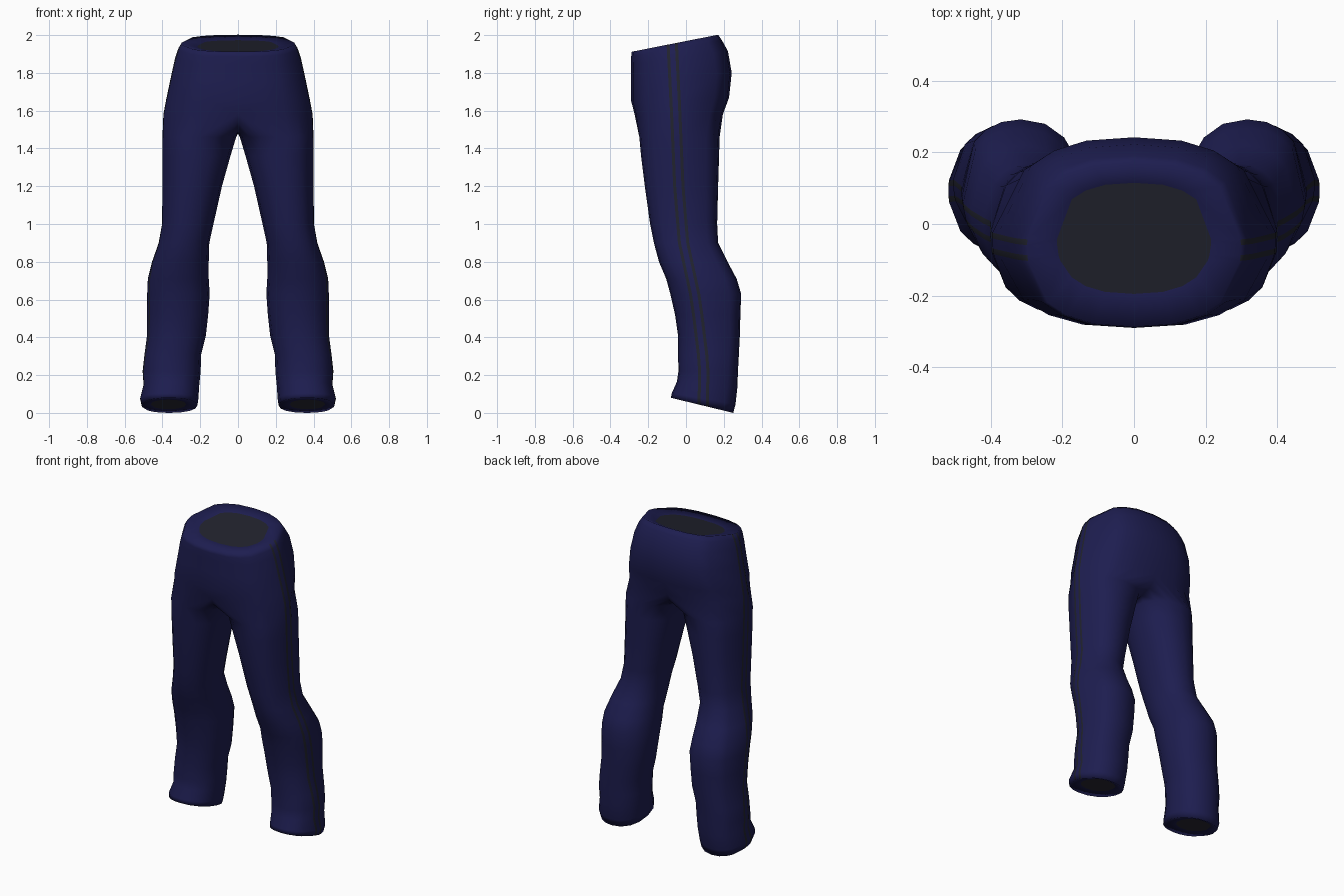
import bpy, bmesh, math


def material(name, rgb):
    m = bpy.data.materials.new(name)
    m.diffuse_color = (*rgb, 1)
    return m


navy = material("navy cloth", (0.0125, 0.0125, 0.080))
grey = material("dark grey trim", (0.015, 0.0165, 0.027))
lining = material("hem lining", (0.026, 0.025, 0.040))

# Ring profile: z, inner x, outer x, front y, back y, tilt (rise towards the back)
LEG = [
    (0.04, 0.215, 0.510, -0.08, 0.25, -0.040),
    (0.075, 0.210, 0.518, -0.075, 0.262, -0.030),
    (0.15, 0.205, 0.500, -0.048, 0.272, -0.015),
    (0.22, 0.198, 0.505, -0.040, 0.275, 0),
    (0.31, 0.195, 0.495, -0.042, 0.280, 0),
    (0.41, 0.170, 0.482, -0.042, 0.285, 0),
    (0.52, 0.158, 0.482, -0.058, 0.288, 0),
    (0.63, 0.150, 0.482, -0.083, 0.292, 0),
    (0.71, 0.155, 0.478, -0.105, 0.268, 0),
    (0.80, 0.155, 0.455, -0.143, 0.220, 0),
    (0.90, 0.152, 0.420, -0.170, 0.170, 0),
    (1.00, 0.130, 0.402, -0.190, 0.165, 0),
    (1.20, 0.085, 0.400, -0.218, 0.170, 0),
    (1.36, 0.040, 0.400, -0.238, 0.175, 0),
    (1.46, 0.010, 0.400, -0.247, 0.178, 0),
]
SEAT = [
    (1.58, 0, 0.395, -0.272, 0.195, 0),
    (1.66, 0, 0.380, -0.290, 0.228, 0.01),
    (1.78, 0, 0.355, -0.290, 0.242, 0.02),
    (1.88, 0, 0.333, -0.290, 0.222, 0.035),
    (1.93, 0, 0.315, -0.290, 0.190, 0.043),
    (1.957, 0, 0.298, -0.287, 0.170, 0.045),
    (1.943, 0, 0.215, -0.195, 0.115, 0.030),   # turned-in waistband
]
HEM = (0.045, 0.275, 0.460, 0.0, 0.215, -0.025)  # turned-in hem
RINGS = [HEM] + LEG + SEAT

# Side stripe centre line: z, y
STRIPE = [(0.0, 0.09), (0.25, 0.095), (0.6, 0.052), (0.9, -0.013),
          (1.2, -0.038), (1.6, -0.055), (2.0, -0.075)]


def stripe_y(z):
    for (z0, y0), (z1, y1) in zip(STRIPE, STRIPE[1:]):
        if z <= z1:
            return y0 + (y1 - y0) * (z - z0) / (z1 - z0)
    return STRIPE[-1][1]


def bend(v, p):
    return math.copysign(abs(v) ** p, v)


# Columns: angles in degrees, with the stripe edges placed by offset from its centre line
OFFSETS = [-0.030, -0.014, 0.014, 0.030]
FRONT = [-90, -73, -56, -40]
BACK = [40, 56, 73, 90]
INNER = [112, 135, 157, 180, 203, 225, 248]
N = len(FRONT + OFFSETS + BACK + INNER)


def ring_points(ring):
    z, xi, xo, yf, yb, tilt = ring
    seat = xi == 0
    power = 2 / (2.5 if seat else 2.2)
    xm = 0 if seat else (xi + xo) / 2
    cy, ay = (yf + yb) / 2, (yb - yf) / 2
    edges = [math.degrees(math.asin(bend((stripe_y(z) + o - cy) / ay, 1 / power)))
             for o in OFFSETS]
    pts = []
    for a in FRONT + edges + BACK + INNER:
        c, s = math.cos(math.radians(a)), math.sin(math.radians(a))
        if abs(c) < 1e-6:
            c = 0
        v = bend(s, power)
        x = xm + bend(c, power) * ((xo - xm) if c > 0 else (xm - xi))
        dip = 0.10 * abs(c) if ring is SEAT[0] and c < 0 else 0  # crotch curve
        pts.append((x, cy + ay * v, z + tilt * v - dip))
    return pts


# Half of the trousers, one continuous loft from hem to waist
bm = bmesh.new()
loops = [[bm.verts.new(p) for p in ring_points(r)] for r in RINGS]
for k, (lo, hi) in enumerate(zip(loops, loops[1:])):
    for i in range(N):
        j = (i + 1) % N
        quad = (lo[i], lo[j], hi[j], hi[i])
        if all(v.co.x < 1e-5 for v in quad):
            continue  # no wall on the centre line
        f = bm.faces.new(quad)
        f.smooth = True
        if i in (4, 6) and 0 < k < len(RINGS) - 2:
            f.material_index = 1  # twin side stripes
# Dark openings at the hem and the waist
for loop, index in ((loops[0][::-1], 2), (loops[-1], 1)):
    f = bm.faces.new(loop)
    f.material_index = index
bm.normal_update()

me = bpy.data.meshes.new("trousers")
bm.to_mesh(me)
bm.free()
for m in (navy, grey, lining):
    me.materials.append(m)
obj = bpy.data.objects.new("trousers", me)
bpy.context.collection.objects.link(obj)

# Second leg
mirror = obj.modifiers.new("other half", 'MIRROR')
mirror.use_axis = (True, False, False)
mirror.use_mirror_merge = True
mirror.merge_threshold = 0.0005
